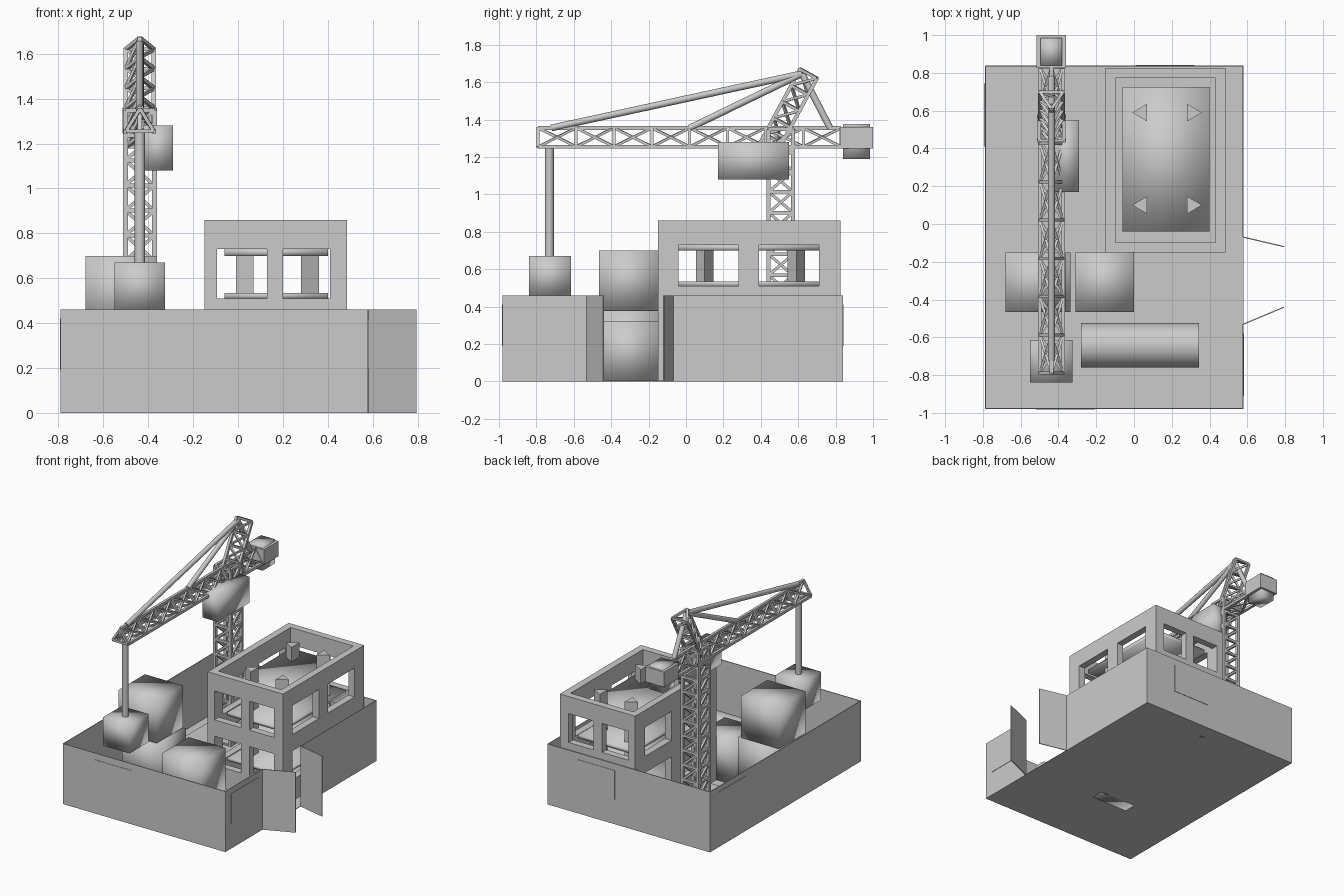
import bpy, bmesh, math
from mathutils import Vector

old = bpy.data.objects.get("Cube")
if old:
    bpy.data.objects.remove(old, do_unlink=True)

grey = bpy.data.materials.new("plain grey")
grey.use_nodes = True
grey.diffuse_color = (0.6, 0.6, 0.6, 1)
grey.node_tree.nodes["Principled BSDF"].inputs["Base Color"].default_value = (0.6, 0.6, 0.6, 1)


def box(bm, x, y, z):
    """Axis-aligned box from three (low, high) ranges."""
    vs = bmesh.ops.create_cube(bm, size=1)["verts"]
    for v in vs:
        v.co = [(r[0] + r[1]) / 2 + c * (r[1] - r[0]) for c, r in zip(v.co, (x, y, z))]


def bar(bm, a, b, w, sides=4):
    """Straight bar of width w between two points."""
    a, b = Vector(a), Vector(b)
    d = b - a
    r = w / 2 if sides > 4 else w / math.sqrt(2)
    vs = bmesh.ops.create_cone(bm, cap_ends=True, segments=sides, radius1=r,
                               radius2=r, depth=d.length)["verts"]
    spin = math.pi / 4 if sides == 4 else 0
    rot = d.to_track_quat("Z", "Y").to_matrix()
    c, s = math.cos(spin), math.sin(spin)
    for v in vs:
        x, y, z = v.co
        v.co = (a + b) / 2 + rot @ Vector((c * x - s * y, s * x + c * y, z))


def finish(name, bm, smooth=False):
    mesh = bpy.data.meshes.new(name)
    bm.to_mesh(mesh)
    bm.free()
    mesh.materials.append(grey)
    for p in mesh.polygons:
        p.use_smooth = smooth
    ob = bpy.data.objects.new(name, mesh)
    bpy.context.collection.objects.link(ob)
    return ob


def block(name, x, y, z, smooth=False):
    bm = bmesh.new()
    box(bm, x, y, z)
    return finish(name, bm, smooth)


def rod(name, a, b, w):
    bm = bmesh.new()
    bar(bm, a, b, w, 16)
    ob = finish(name, bm, True)
    for p in ob.data.polygons:
        p.use_smooth = len(p.vertices) == 4
    return ob


def truss(name, section, step, bays, w, crossed):
    """Lattice beam: section corners swept by step, braced on every face."""
    bm = bmesh.new()
    section, step = [Vector(p) for p in section], Vector(step)
    n = len(section)
    for i, p in enumerate(section):
        q = section[(i + 1) % n]
        bar(bm, p, p + step * bays, w)
        for k in range(bays + 1):
            o = step * k
            bar(bm, p + o, q + o, w * 0.8)
            if k < bays:
                bar(bm, p + o, q + o + step, w * 0.7)
                if crossed:
                    bar(bm, q + o, p + o + step, w * 0.7)
    return finish(name, bm)


# Yard floor and ground slabs
X0, X1, Y0, Y1, H, T = -0.79, 0.58, -0.98, 0.84, 0.46, 0.006
block("yard_floor", (X0, X1), (Y0, Y1), (0, 0.004))
block("storage_slab", (-0.72, -0.34), (-0.88, -0.13), (0, 0.01))
block("crane_slab", (-0.72, -0.12), (-0.07, 0.79), (0, 0.01))

# Thin fence walls with a gate gap on the +x side
GATE0, GATE1 = -0.53, -0.07
block("front_wall", (X0, X1), (Y0, Y0 + T), (0, H))
block("back_wall", (X0, X1), (Y1 - T, Y1), (0, H))
block("side_wall", (X0, X0 + T), (Y0, Y1), (0, H))
block("gate_wall_front", (X1 - T, X1), (Y0, GATE0), (0, H))
block("gate_wall_back", (X1 - T, X1), (GATE1, Y1), (0, H))

# Open gate leaves
for name, y, end in (("front_gate", GATE0, (0.795, -0.44)), ("back_gate", GATE1, (0.795, -0.12))):
    bm = bmesh.new()
    d = Vector((end[0] - X1, end[1] - y))
    side = Vector((-d.y, d.x)).normalized() * T / 2
    base = [Vector((X1, y)) + side, Vector(end) + side, Vector(end) - side, Vector((X1, y)) - side]
    face = bm.faces.new([bm.verts.new((p.x, p.y, 0)) for p in base])
    top = bmesh.ops.extrude_face_region(bm, geom=[face])["geom"]
    bmesh.ops.translate(bm, vec=(0, 0, H), verts=[v for v in top if isinstance(v, bmesh.types.BMVert)])
    bmesh.ops.recalc_face_normals(bm, faces=bm.faces)
    finish(name, bm)

# Blank sign boards on the fence
S = 0.003
block("front_sign", (-0.52, -0.21), (Y0 - S, Y0), (0.19, 0.41))
block("back_sign", (0.01, 0.32), (Y1, Y1 + S), (0.19, 0.41))
block("gate_sign", (X1, X1 + S), (-0.91, -0.58), (0.19, 0.42))
block("side_sign", (X0 - S, X0), (0.41, 0.745), (0.19, 0.42))

# Unfinished building: solid bands with piers between the windows
BX, BY, W = (-0.15, 0.485), (-0.15, 0.825), 0.053
bm = bmesh.new()


def ring(z, xs, ys):
    for x in (BX[0], BX[1] - W):
        for y in ys:
            box(bm, (x, x + W), y, z)
    for y in (BY[0], BY[1] - W):
        for x in xs:
            box(bm, x, (y, y + W), z)


for z in ((0, 0.165), (0.385, 0.51), (0.73, 0.86)):
    ring(z, [(BX[0] + W, BX[1] - W)], [BY])
for z in ((0.165, 0.385), (0.51, 0.73)):
    ring(z, [(BX[0] + W, -0.093), (0.13, 0.2), (0.41, BX[1] - W)],
         [(BY[0], -0.04), (0.28, 0.39), (0.71, BY[1])])
finish("building_shell", bm)

# Floor slabs, shaded softly
for i, z in enumerate(((0, 0.03), (0.165, 0.19), (0.355, 0.38), (0.508, 0.535), (0.70, 0.73))):
    block(f"floor_slab_{i + 1}", (-0.06, 0.40), (-0.04, 0.725), z, True)

# Triangular pillars rising through the roof
for x, turn in ((0.045, 1), (0.305, -1)):
    for y in (0.1, 0.59):
        bm = bmesh.new()
        for z in (0, 0.84):
            for dx, dy in ((-0.055, 0), (0.025, -0.047), (0.025, 0.047)):
                bm.verts.new((x + turn * dx, y + dy, z))
        bmesh.ops.convex_hull(bm, input=bm.verts)
        finish("pillar", bm)

# Crates and a large pipe
block("upper_crate", (-0.68, -0.36), (-0.465, -0.15), (0.38, 0.70), True)
block("lower_crate", (-0.65, -0.335), (-0.465, -0.15), (0.01, 0.38), True)
block("ground_crate", (-0.31, 0.0), (-0.465, -0.15), (0, 0.32), True)
rod("pipe", (-0.28, -0.643, 0.12), (0.345, -0.643, 0.12), 0.236)

# Crane mast
CX = -0.437
truss("crane_mast", [(CX + dx, 0.507 + dy, 0.01) for dx, dy in
                     ((-0.065, -0.065), (0.065, -0.065), (0.065, 0.065), (-0.065, 0.065))],
      (0, 0, 0.1115), 12, 0.022, False)

# Triangular jib
truss("crane_jib", [(CX - 0.062, -0.79, 1.255), (CX + 0.062, -0.79, 1.255), (CX, -0.79, 1.355)],
      (0, 0.2025, 0), 8, 0.02, True)

# Leaning mast head, braced the same way
top = Vector((CX, 0.61, 1.67))
low = Vector((0, 0.09, -0.05))
wide = Vector((0.062, 0, 0))
truss("mast_head", [top, top + low - wide, top + low + wide], (0, -0.047, -0.087), 5, 0.02, False)

# Tie rods, hoist rope and hanging load
for name, y in (("long_tie", -0.72), ("short_tie", 0.02), ("rear_tie", 0.77)):
    rod(name, (CX, 0.62, 1.645), (CX, y, 1.355), 0.036)
rod("hoist_rope", (CX, -0.73, 0.66), (CX, -0.73, 1.26), 0.046)
block("hanging_load", (-0.55, -0.325), (-0.84, -0.615), (0.455, 0.67), True)

# Operator cab and counterweight in its open frame
block("operator_cab", (-0.42, -0.29), (0.17, 0.55), (1.08, 1.28), True)
bm = bmesh.new()
for x in (-0.515, -0.38):
    box(bm, (x, x + 0.02), (0.825, 1.0), (1.245, 1.36))
for y in (0.825, 0.98):
    box(bm, (-0.495, -0.38), (y, y + 0.02), (1.245, 1.36))
finish("counterweight_frame", bm)
block("counterweight", (-0.495, -0.38), (0.84, 0.985), (1.19, 1.375), True)
